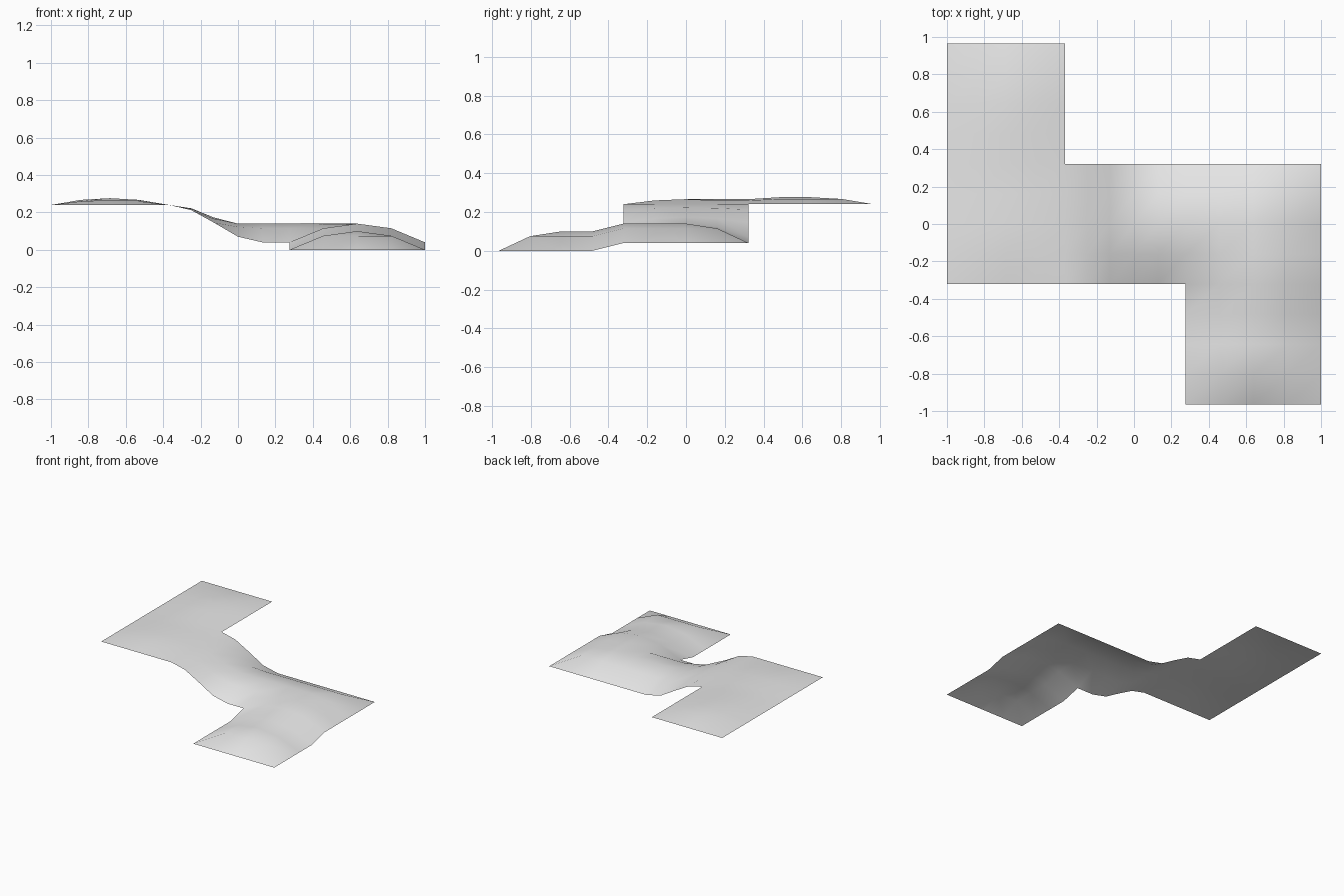
import bpy
import bmesh

cube = bpy.data.objects.get("Cube")
if cube:
    bpy.data.objects.remove(cube, do_unlink=True)

# Column positions, with the border height and the swell strength at each one
COLUMNS = [-1, -.84, -.685, -.53, -.37, -.25, -.13, 0, .13, .275, .456, .637, .82, 1]
BORDER = [.24] * 5 + [.212, .146, .07] + [.04] * 6
SWELL = [.26] * 4 + [0, .1, .27, .7] + [1] * 6
RING_HEIGHT = (0, .075, .1)
ROWS = 12
HALF_DEPTH = .965


def is_cell(row, col):
    """Z-shaped footprint: front right arm, middle band, back left arm."""
    if not (0 <= row < ROWS and 0 <= col < len(COLUMNS) - 1):
        return False
    if row < 4:
        return col >= 9
    if row < 8:
        return True
    return col < 4


def ring(row, col):
    """Cells between a grid point and the border, at most two."""
    for reach in (1, 2):
        for r in range(row - reach, row + reach):
            for c in range(col - reach, col + reach):
                if not is_cell(r, c):
                    return reach - 1
    return 2


def height(row, col):
    base = 0 if row < 4 else BORDER[col]
    swell = SWELL[col]
    if row > 8:
        swell += .1
    return base + swell * RING_HEIGHT[ring(row, col)]


# Terrain sheet
bm = bmesh.new()
points = {}


def point(row, col):
    if (row, col) not in points:
        y = HALF_DEPTH * (2 * row / ROWS - 1)
        points[row, col] = bm.verts.new((COLUMNS[col], y, height(row, col)))
    return points[row, col]


for row in range(ROWS):
    for col in range(len(COLUMNS) - 1):
        if is_cell(row, col):
            bm.faces.new([point(row, col), point(row, col + 1),
                          point(row + 1, col + 1), point(row + 1, col)])
for face in bm.faces:
    face.smooth = True

mesh = bpy.data.meshes.new("terrain_sheet")
bm.to_mesh(mesh)
bm.free()
terrain = bpy.data.objects.new("terrain_sheet", mesh)
bpy.context.collection.objects.link(terrain)

# Single pale grey material
grey = bpy.data.materials.new("pale_grey")
grey.use_nodes = True
colour = (.8, .8, .8, 1)
grey.diffuse_color = colour
grey.node_tree.nodes["Principled BSDF"].inputs["Base Color"].default_value = colour
mesh.materials.append(grey)
